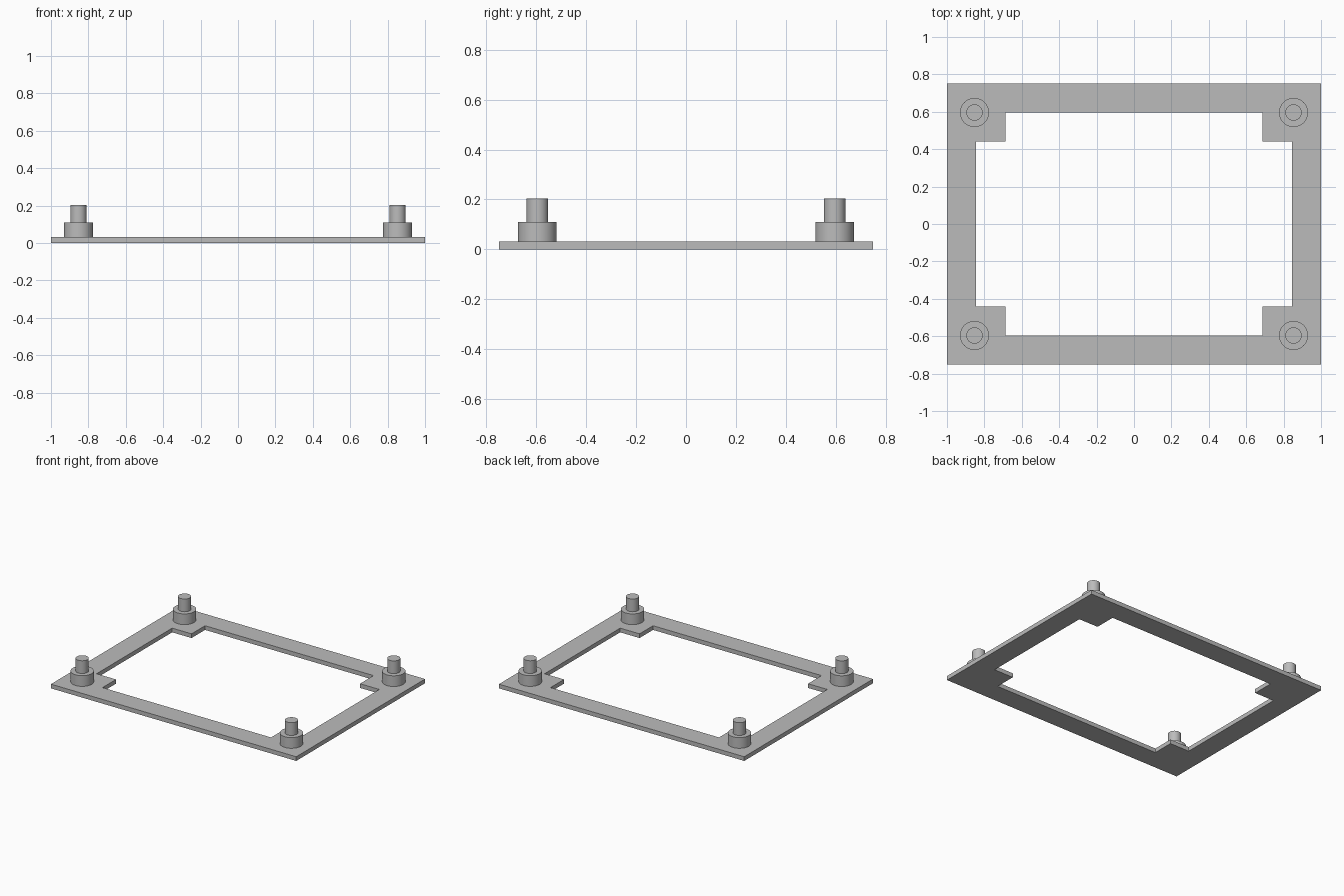
import bpy
import bmesh
import math

cube = bpy.data.objects.get("Cube")
if cube:
    bpy.data.objects.remove(cube, do_unlink=True)

grey = bpy.data.materials.new("plain grey")
grey.use_nodes = True
colour = (0.5, 0.5, 0.5, 1.0)
grey.diffuse_color = colour
grey.node_tree.nodes["Principled BSDF"].inputs["Base Color"].default_value = colour

OUTER_X, OUTER_Y = 1.0, 0.75      # outside of the frame
INNER_X, INNER_Y = 0.845, 0.597   # opening
TAB_X, TAB_Y = 0.687, 0.44        # inner edges of the corner tabs
PLATE_TOP, COLLAR_TOP, PIN_TOP = 0.031, 0.11, 0.204
POST_X, POST_Y = 0.853, 0.596


def add_object(name, bm):
    bmesh.ops.recalc_face_normals(bm, faces=bm.faces)
    mesh = bpy.data.meshes.new(name)
    bm.to_mesh(mesh)
    bm.free()
    mesh.materials.append(grey)
    obj = bpy.data.objects.new(name, mesh)
    bpy.context.collection.objects.link(obj)
    return obj


# Flat frame: a grid of cells, leaving out the ones inside the opening
def make_frame():
    bm = bmesh.new()
    xs = sorted(s * v for v in (TAB_X, INNER_X, OUTER_X) for s in (-1, 1))
    ys = sorted(s * v for v in (TAB_Y, INNER_Y, OUTER_Y) for s in (-1, 1))
    grid = [[bm.verts.new((x, y, 0)) for y in ys] for x in xs]
    for i in range(len(xs) - 1):
        for j in range(len(ys) - 1):
            cx = abs(xs[i] + xs[i + 1]) / 2
            cy = abs(ys[j] + ys[j + 1]) / 2
            rim = cx > INNER_X or cy > INNER_Y
            tab = cx > TAB_X and cy > TAB_Y
            if rim or tab:
                bm.faces.new((grid[i][j], grid[i + 1][j],
                              grid[i + 1][j + 1], grid[i][j + 1]))
    out = bmesh.ops.extrude_face_region(bm, geom=bm.faces[:])
    top = [g for g in out["geom"] if isinstance(g, bmesh.types.BMVert)]
    bmesh.ops.translate(bm, verts=top, vec=(0, 0, PLATE_TOP))
    bmesh.ops.dissolve_limit(bm, angle_limit=0.01, verts=bm.verts, edges=bm.edges)
    add_object("frame_plate", bm)


# Stepped post: a profile spun around its own axis
def make_post(name, x, y, collar=0.0775, pin=0.0435, sides=48):
    bm = bmesh.new()
    profile = [(0, PLATE_TOP), (collar, PLATE_TOP), (collar, COLLAR_TOP),
               (pin, COLLAR_TOP), (pin, PIN_TOP), (0, PIN_TOP)]
    verts = [bm.verts.new((r, 0, z)) for r, z in profile]
    edges = [bm.edges.new(pair) for pair in zip(verts, verts[1:])]
    bmesh.ops.spin(bm, geom=verts + edges, cent=(0, 0, 0), axis=(0, 0, 1),
                   angle=math.tau, steps=sides)
    bmesh.ops.remove_doubles(bm, verts=bm.verts, dist=0.0001)
    post = add_object(name, bm)
    post.location = (x, y, 0)
    bpy.ops.object.select_all(action="DESELECT")
    post.select_set(True)
    bpy.context.view_layer.objects.active = post
    bpy.ops.object.shade_smooth_by_angle(angle=math.radians(30))


make_frame()
for side, sx in (("left", 1), ("right", -1)):
    for end, sy in (("front", -1), ("back", 1)):
        make_post(f"{end}_{side}_post", sx * POST_X, sy * POST_Y)
